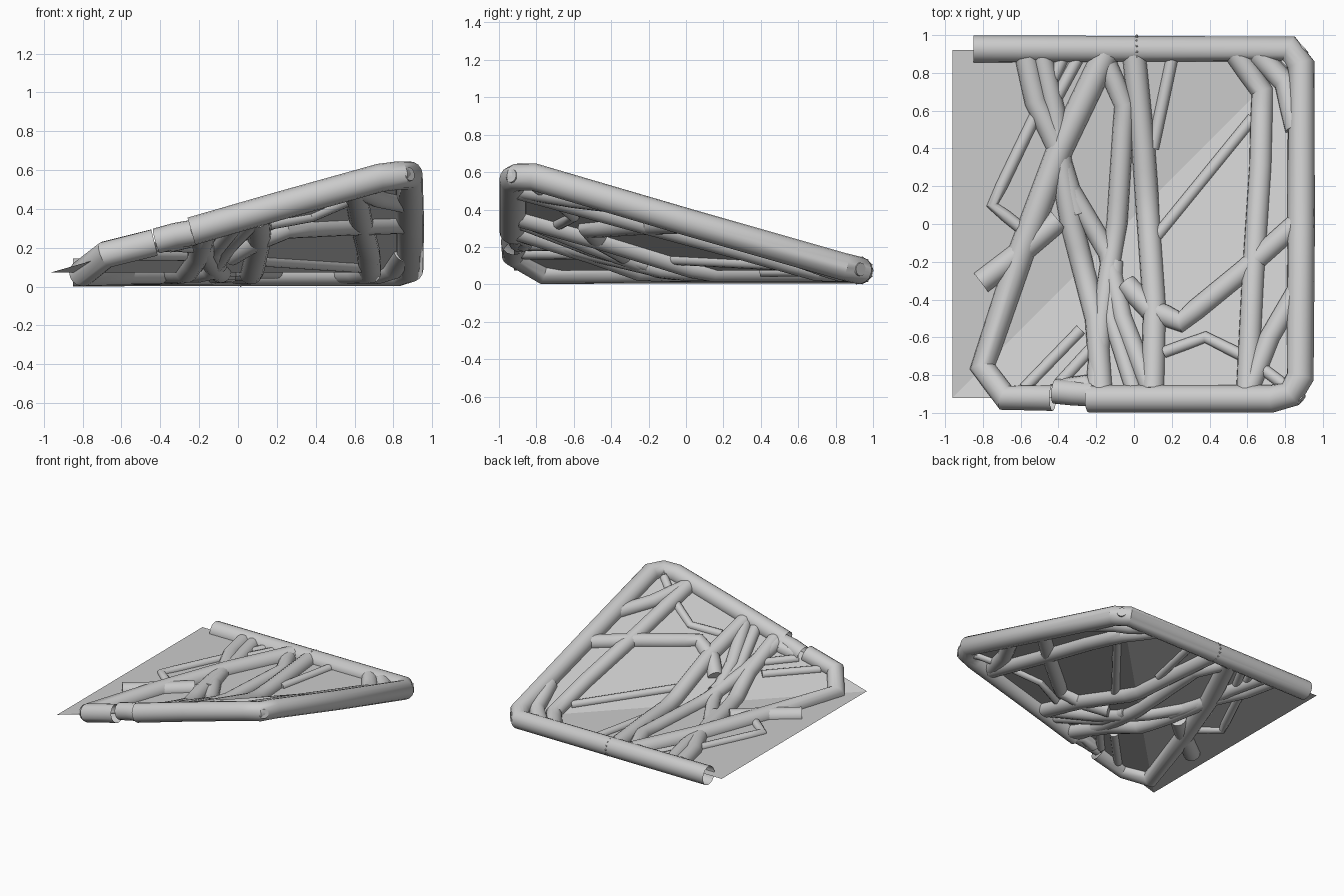
import bpy, bmesh, math

if "Cube" in bpy.data.objects:
    bpy.data.objects.remove(bpy.data.objects["Cube"])

BASE, RISE = 0.074, 0.535


def height(x, y):
    """Two flat halves folded along the diagonal: one level, one rising to the front right."""
    u = (x + 0.96) / 1.86
    v = (0.93 - y) / 1.86
    return BASE + RISE * max(u + v - 1, 0)


def resample(pts, step=0.12):
    out = [pts[0]]
    for a, b in zip(pts, pts[1:]):
        n = max(1, round(math.dist(a, b) / step))
        out += [(a[0] + (b[0] - a[0]) * k / n, a[1] + (b[1] - a[1]) * k / n) for k in range(1, n + 1)]
    return out


def tube(name, pts, r, caps=True, res=6):
    """Bent pipe through (x, y) points on the folded surface, or (x, y, z) points."""
    cu = bpy.data.curves.new(name, 'CURVE')
    cu.dimensions = '3D'
    cu.bevel_depth = r
    cu.bevel_resolution = res
    cu.use_fill_caps = caps
    sp = cu.splines.new('POLY')
    sp.points.add(len(pts) - 1)
    for p, q in zip(sp.points, pts):
        z = q[2] if len(q) > 2 else height(*q)
        p.co = (q[0], q[1], max(z, r), 1)
    ob = bpy.data.objects.new(name, cu)
    bpy.context.collection.objects.link(ob)
    bpy.ops.object.select_all(action='DESELECT')
    ob.select_set(True)
    bpy.context.view_layer.objects.active = ob
    bpy.ops.object.convert(target='MESH')
    bpy.ops.object.shade_smooth_by_angle(angle=math.radians(35))
    return bpy.context.object


# outer rim: front, right and back in one bent pipe, left end open
tube("rim_pipe", [(-0.24, -0.925, 0.285), (0.2, -0.925, 0.412), (0.73, -0.925, 0.56), (0.83, -0.9, 0.573),
                  (0.88, -0.81, 0.573), (0.885, 0.0, 0.335), (0.885, 0.84, 0.095), (0.82, 0.927, 0.074),
                  (-0.85, 0.927, 0.074)], 0.073, caps=False)
# left rim, level along the ground, rising at the front left corner
tube("left_rim_pipe", [(-0.15, 0.9), (-0.39, 0.4), (-0.6, -0.16), (-0.8, -0.76, 0.07),
                       (-0.68, -0.92, 0.165), (-0.43, -0.92, 0.227)], 0.07, caps=False)
# broken link between the two rims
tube("broken_link", [(-0.42, -0.885, 0.235), (-0.32, -0.895, 0.263), (-0.22, -0.9, 0.28)], 0.066, caps=False)
tube("link_knuckle", [(-0.36, -0.87), (-0.26, -0.85), (-0.2, -0.93)], 0.055)

# thick inner braces
braces = [
    ([(-0.57, 0.88), (-0.52, 0.65), (-0.4, 0.4), (-0.33, 0.0), (-0.2, -0.5), (-0.17, -0.9)], 0.06),
    ([(-0.49, 0.9), (-0.42, 0.6), (-0.39, 0.35), (-0.3, 0.05)], 0.055),
    ([(-0.16, 0.88), (-0.05, 0.63), (-0.09, 0.0), (-0.17, -0.5), (-0.2, -0.87)], 0.055),
    ([(0.0, 0.9), (0.05, 0.4), (0.11, -0.45), (0.1, -0.88)], 0.062),
    ([(-0.36, 0.22), (-0.14, -0.15), (-0.06, -0.5), (0.09, -0.88)], 0.052),
    ([(-0.1, -0.2), (-0.12, -0.5), (0.0, -0.88)], 0.045),
    ([(-0.04, -0.32), (0.08, -0.45), (0.25, -0.52), (0.58, -0.25), (0.86, 0.0)], 0.058),
    ([(0.54, 0.9), (0.68, 0.7), (0.67, 0.3), (0.63, -0.3), (0.6, -0.9)], 0.06),
    ([(0.65, 0.9), (0.8, 0.75), (0.86, 0.5)], 0.06),
    ([(0.86, -0.36), (0.72, -0.6), (0.61, -0.88)], 0.055),
    ([(-0.81, -0.31), (-0.6, -0.15), (-0.4, 0.02)], 0.062),
]
for i, (pts, r) in enumerate(braces):
    tube(f"brace_{i + 1}", resample(pts), r)

# thin rods lying in the panel
rods = [
    [(-0.38, 0.87), (-0.5, 0.62), (-0.75, 0.1), (-0.6, -0.02)],
    [(-0.3, 0.87), (-0.42, 0.65)],
    [(0.2, 0.87), (0.1, 0.4)],
    [(0.63, 0.56), (0.1, -0.09)],
    [(0.16, -0.68), (0.38, -0.6), (0.62, -0.72), (0.82, -0.87)],
    [(-0.58, -0.87), (-0.28, -0.56)],
    [(-0.4, -0.85), (-0.18, -0.61)],
]
for i, pts in enumerate(rods):
    tube(f"rod_{i + 1}", resample(pts), 0.032, res=4)

# small pegs just showing at the right-hand corners
tube("front_peg", [(0.78, -0.84, 0.55), (0.885, -0.935, 0.58)], 0.036, res=4)
tube("back_peg", [(0.8, 0.84, 0.08), (0.9, 0.935, 0.08)], 0.036, res=4)

# thin panel stretched across the frame, folded on its diagonal
bm = bmesh.new()
a, b, c, d = [bm.verts.new((x, y, height(x, y))) for x, y in
              ((-0.96, -0.92), (0.88, -0.92), (0.88, 0.92), (-0.96, 0.92))]
bm.faces.new((a, b, c))
bm.faces.new((a, c, d))
me = bpy.data.meshes.new("panel")
bm.to_mesh(me)
bm.free()
bpy.context.collection.objects.link(bpy.data.objects.new("panel", me))

# ring of small rivets around the back pipe
bm = bmesh.new()
for k in range(14):
    t = 2 * math.pi * k / 14
    res = bmesh.ops.create_icosphere(bm, subdivisions=1, radius=0.008)
    bmesh.ops.translate(bm, verts=res['verts'],
                        vec=(0.015, 0.927 + 0.069 * math.cos(t), BASE + 0.069 * math.sin(t)))
me = bpy.data.meshes.new("rivet_ring")
bm.to_mesh(me)
bm.free()
bpy.context.collection.objects.link(bpy.data.objects.new("rivet_ring", me))
